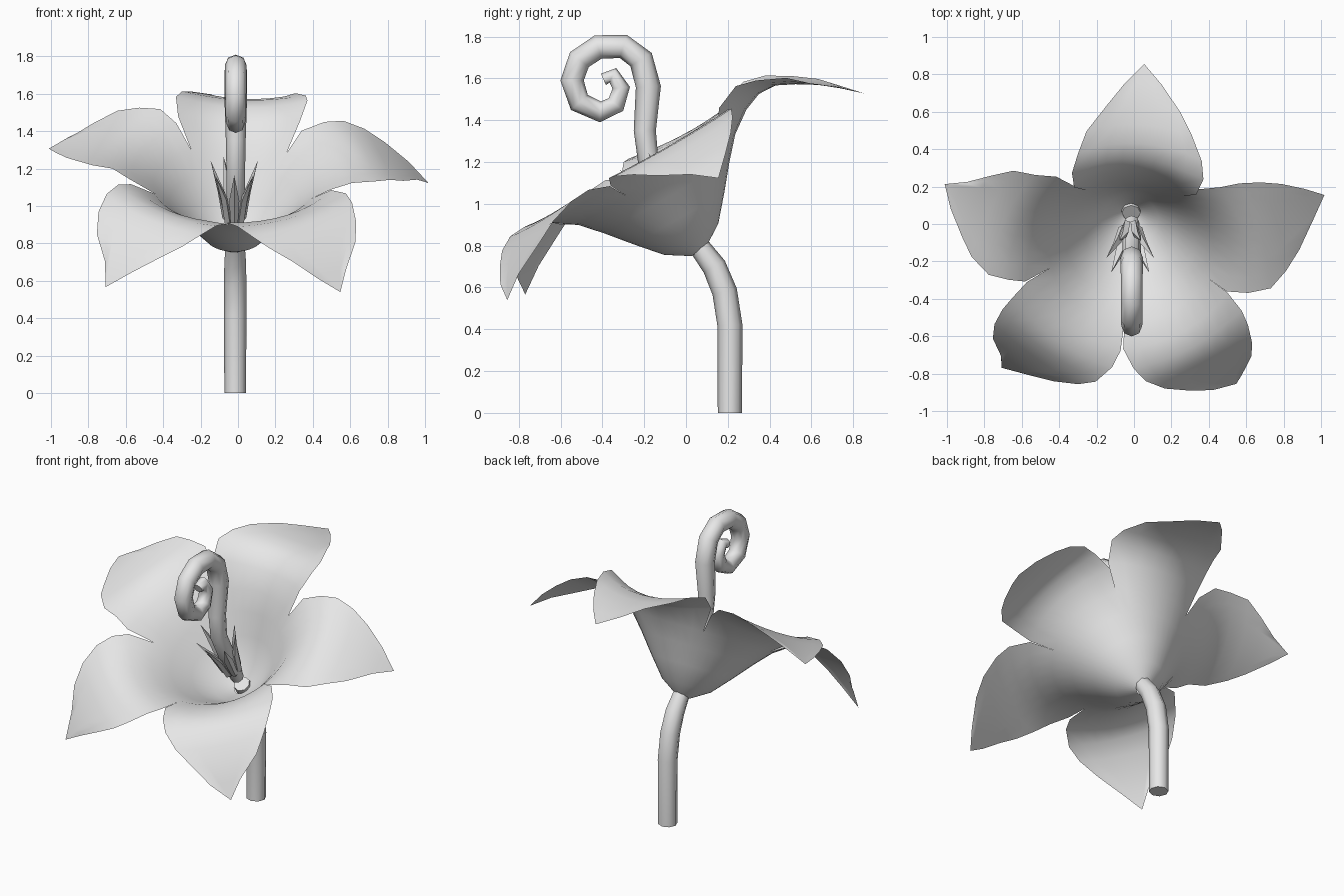
import bpy, bmesh, math, random
from mathutils import Vector

if "Cube" in bpy.data.objects:
    bpy.data.objects.remove(bpy.data.objects["Cube"])

random.seed(4)

grey = bpy.data.materials.new("pale grey")
grey.diffuse_color = (0.8, 0.8, 0.8, 1)
grey.use_nodes = True
grey.node_tree.nodes["Principled BSDF"].inputs["Base Color"].default_value = grey.diffuse_color

# Flower frame: base point, tilted axis, and the direction of the back petal
BASE = Vector((-0.02, 0.06, 0.77))
TILT = math.radians(30)
AXIS = Vector((0, -math.sin(TILT), math.cos(TILT)))
BACK = Vector((0, math.cos(TILT), math.sin(TILT)))
SIDE = Vector((1, 0, 0))


def flower_point(angle, out, lat, h):
    """Point in the flower frame: outward and sideways of a direction, at height h."""
    s, c = math.sin(angle), math.cos(angle)
    return BASE + SIDE * (out * s + lat * c) + BACK * (out * c - lat * s) + AXIS * h


def finish(name, bm, sharp=60):
    mesh = bpy.data.meshes.new(name)
    bm.to_mesh(mesh)
    bm.free()
    mesh.materials.append(grey)
    ob = bpy.data.objects.new(name, mesh)
    bpy.context.collection.objects.link(ob)
    bpy.ops.object.select_all(action='DESELECT')
    ob.select_set(True)
    bpy.context.view_layer.objects.active = ob
    bpy.ops.object.shade_smooth_by_angle(angle=math.radians(sharp))
    return ob


def tube(name, x, path, sides=8):
    """Sweep a ring along (y, z, radius) points in the plane at x."""
    bm = bmesh.new()
    rings = []
    for i, (y, z, r) in enumerate(path):
        a, b = path[max(i - 1, 0)], path[min(i + 1, len(path) - 1)]
        t = Vector((0, b[0] - a[0], b[1] - a[1])).normalized()
        n = t.cross(SIDE)
        c = Vector((x, y, z))
        rings.append([bm.verts.new(c + r * (math.cos(k * math.tau / sides) * SIDE
                                            + math.sin(k * math.tau / sides) * n))
                      for k in range(sides)])
    for p, q in zip(rings, rings[1:]):
        for k in range(sides):
            j = (k + 1) % sides
            bm.faces.new((p[k], p[j], q[j], q[k]))
    bm.faces.new(rings[0])
    bm.faces.new(rings[-1])
    bmesh.ops.recalc_face_normals(bm, faces=bm.faces[:])
    return finish(name, bm)


# Petal rows: centre out, centre height, half width, edge out, edge height
ROWS = [
    (0.04, 0.00, 0.024, 0.032, 0.00),
    (0.15, 0.07, 0.088, 0.121, 0.07),
    (0.25, 0.185, 0.147, 0.202, 0.185),
    (0.345, 0.30, 0.203, 0.279, 0.295),
    (0.435, 0.40, 0.256, 0.352, 0.38),
    (0.54, 0.475, 0.325, 0.46, 0.485),
    (0.63, 0.51, 0.340, 0.57, 0.52),
    (0.72, 0.505, 0.335, 0.68, 0.515),
    (0.81, 0.46, 0.280, 0.79, 0.475),
    (0.90, 0.405, 0.200, 0.89, 0.415),
    (0.99, 0.335, 0.095, 0.985, 0.34),
    (1.07, 0.258, 0.0, 1.07, 0.258),
]
COLS = 8
# Extra edge curl and tip lift of each petal, clockwise from the back
SHAPES = [(0.08, 0.0), (0.0, 0.0), (0.0, 0.0), (0.0, -0.02), (0.03, 0.13)]

# Five petals, joined low down into a funnel
bm = bmesh.new()
for p, (curl, lift) in enumerate(SHAPES):
    angle = math.radians(72 * p + 4)
    grid = []
    for i, (out, h, w, eout, eh) in enumerate(ROWS):
        free = i > 4
        bend = curl * max(0, 1 - abs(out - 0.62) / 0.35) if free else 0
        rise = lift * max(0, (out - 0.6) / 0.47) ** 1.5 if free else 0
        row = []
        for k in range(COLS + 1):
            t = 2 * k / COLS - 1
            if free:
                f = t * t
                lat, u = w * t, out + (eout - out) * f
            else:                       # funnel rows follow a circle
                f = t * t
                a = math.radians(36) * t
                lat, u = out * math.sin(a), out * math.cos(a)
            z = h + (eh + bend - h) * f + rise
            if not free:
                z = h
            if free and k in (0, COLS):  # slightly ragged edge
                lat += random.uniform(-0.014, 0.014) * (w > 0)
                u += random.uniform(-0.012, 0.012) * (w > 0)
            row.append(bm.verts.new(flower_point(angle, u, lat, z)))
        grid.append(row)
    for a, b in zip(grid, grid[1:]):
        for k in range(COLS):
            bm.faces.new((a[k], a[k + 1], b[k + 1], b[k]))
bmesh.ops.remove_doubles(bm, verts=bm.verts[:], dist=0.001)
bmesh.ops.recalc_face_normals(bm, faces=bm.faces[:])
finish("petals", bm, 80)

# Bent stem
tube("stem", -0.015, [(0.21, 0, 0.058), (0.21, 0.42, 0.06), (0.185, 0.58, 0.06),
                      (0.135, 0.70, 0.058), (0.06, 0.80, 0.05)])

# Curled pistil ending in a spiral
tube("pistil", -0.012, [
    (0.01, 0.86, 0.04), (-0.10, 1.05, 0.05), (-0.18, 1.20, 0.05), (-0.197, 1.35, 0.053),
    (-0.18, 1.56, 0.06), (-0.215, 1.69, 0.06), (-0.30, 1.753, 0.058), (-0.42, 1.75, 0.058),
    (-0.51, 1.69, 0.057), (-0.545, 1.59, 0.056), (-0.51, 1.485, 0.054), (-0.41, 1.44, 0.05),
    (-0.335, 1.475, 0.046), (-0.31, 1.555, 0.042), (-0.35, 1.615, 0.038),
    (-0.395, 1.595, 0.03)])

# Pointed stamens around the pistil
bm = bmesh.new()
for k in range(7):
    a = math.tau * (k + 0.5) / 7
    tip_h = 0.50 + 0.03 * (k % 2)
    base = [bm.verts.new(flower_point(a, o, l, 0.18))
            for o, l in ((0.02, 0), (0.045, 0.02), (0.065, 0), (0.045, -0.02))]
    mid = [bm.verts.new(flower_point(a, o, l, 0.34))
           for o, l in ((0.05, 0), (0.075, 0.027), (0.09, 0), (0.075, -0.027))]
    tip = bm.verts.new(flower_point(a, 0.13, 0, tip_h))
    for i in range(4):
        j = (i + 1) % 4
        bm.faces.new((base[i], base[j], mid[j], mid[i]))
        bm.faces.new((mid[i], mid[j], tip))
    bm.faces.new(base)
bmesh.ops.recalc_face_normals(bm, faces=bm.faces[:])
finish("stamens", bm, 40)
